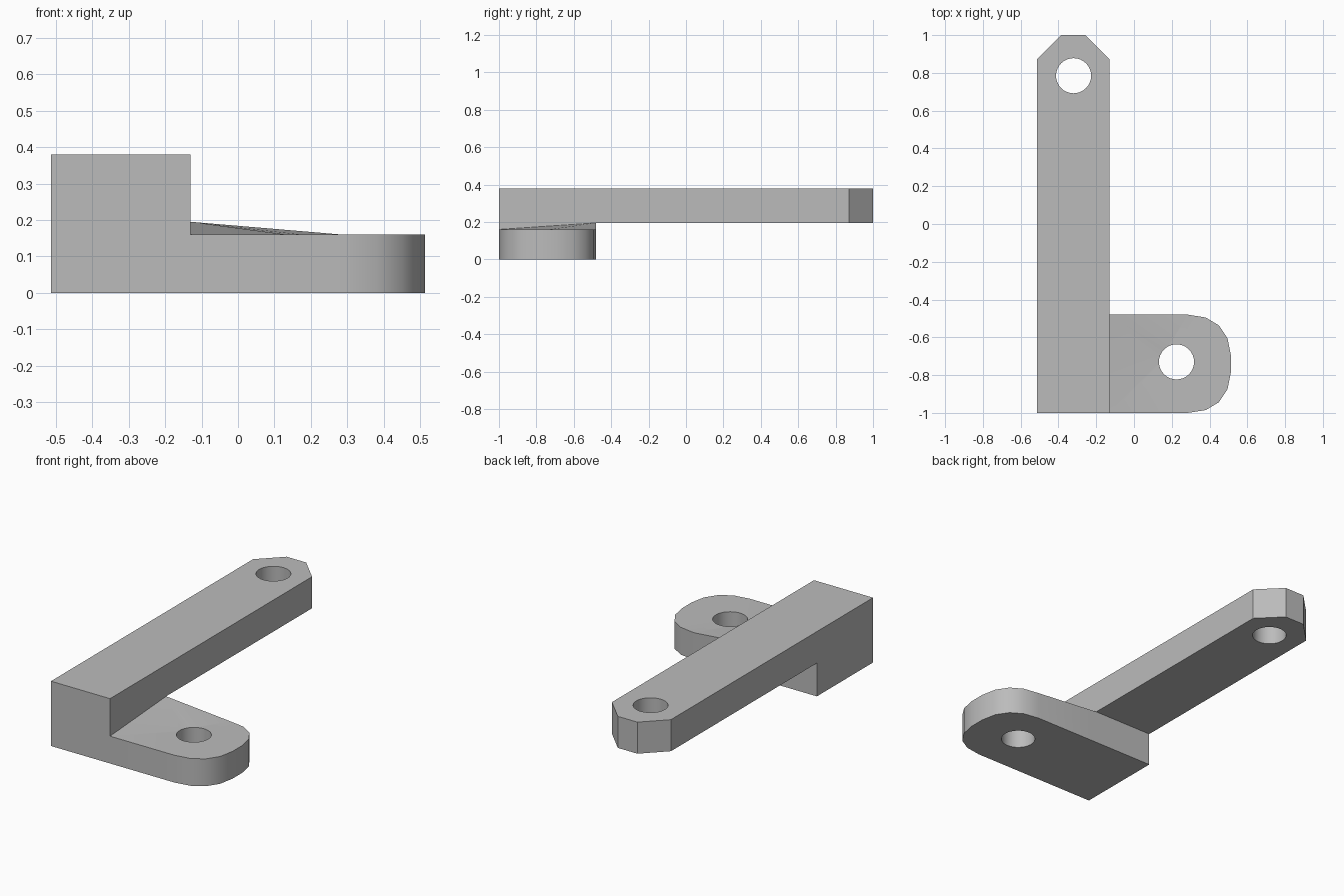
import bpy, bmesh
from math import cos, sin, tau
from mathutils import Vector

if "Cube" in bpy.data.objects:
    bpy.data.objects.remove(bpy.data.objects["Cube"])

grey = bpy.data.materials.new("plain grey")
grey.use_nodes = True
colour = (0.5, 0.5, 0.5, 1)
grey.diffuse_color = colour
grey.node_tree.nodes["Principled BSDF"].inputs["Base Color"].default_value = colour

LEFT, EDGE, BACK = -0.513, -0.13, -0.48   # arm sides and rear of the foot
ARM_Z, TOP_Z, FOOT_Z = 0.195, 0.38, 0.16
HOLE_R = 0.093


def finish(bm, name):
    bmesh.ops.recalc_face_normals(bm, faces=bm.faces)
    mesh = bpy.data.meshes.new(name)
    bm.to_mesh(mesh)
    bm.free()
    mesh.materials.append(grey)
    obj = bpy.data.objects.new(name, mesh)
    bpy.context.collection.objects.link(obj)
    return obj


def circle(x, y, n=32):
    return [(x + HOLE_R * cos(tau * i / n), y + HOLE_R * sin(tau * i / n)) for i in range(n)]


def prism(loops, z0, z1, name, edit=None):
    """Extrude an outline, with optional inner hole loops, from z0 to z1."""
    bm = bmesh.new()
    rings = [[[bm.verts.new((x, y, z)) for x, y in loop] for loop in loops] for z in (z0, z1)]
    for level in rings:
        edges = [bm.edges.new((r[i - 1], r[i])) for r in level for i in range(len(r))]
        bmesh.ops.triangle_fill(bm, edges=edges, use_beauty=True, normal=Vector((0, 0, 1)))
    for low, high in zip(*rings):
        for i in range(len(low)):
            bm.faces.new((low[i - 1], low[i], high[i], high[i - 1]))
    if edit:
        edit(rings[1][0])
    return finish(bm, name)


def combine(target, other, operation):
    mod = target.modifiers.new(operation.lower(), "BOOLEAN")
    mod.object, mod.operation, mod.solver = other, operation, "EXACT"
    bpy.ops.object.select_all(action="DESELECT")
    bpy.context.view_layer.objects.active = target
    target.select_set(True)
    bpy.ops.object.modifier_apply(modifier=mod.name)
    bpy.data.objects.remove(other)


# Arm and its thick heel: side profile swept across the width, far corners chamfered
profile = [(-1, 0), (BACK, 0), (BACK, ARM_Z), (1, ARM_Z), (1, TOP_Z), (-1, TOP_Z)]
bm = bmesh.new()
side = bm.faces.new([bm.verts.new((LEFT, y, z)) for y, z in profile])
swept = bmesh.ops.extrude_face_region(bm, geom=[side], use_keep_orig=True)["geom"]
bmesh.ops.translate(bm, vec=(EDGE - LEFT, 0, 0),
                    verts=[v for v in swept if isinstance(v, bmesh.types.BMVert)])
tips = [e for e in bm.edges if all(v.co.y > 0.99 for v in e.verts)
        and abs(e.verts[0].co.x - e.verts[1].co.x) < 0.01]
bmesh.ops.bevel(bm, geom=tips, offset=0.128, segments=1, affect="EDGES")
bracket = finish(bm, "bracket")

# Hole at the far end of the arm
cutter = prism([circle(-0.32, 0.785)], 0.1, 0.5, "arm_hole_cutter")
combine(bracket, cutter, "DIFFERENCE")

# Rounded foot with its hole; the inner rear corner rises to meet the arm
mid = (BACK - 1) / 2
half = [(EDGE, 0.26), (0.285, 0.26), (0.38, 0.245), (0.45, 0.203), (0.495, 0.135), (0.513, 0.045)]
outline = [(x, mid + d) for x, d in half] + [(x, mid - d) for x, d in reversed(half)]


def raise_corner(top):
    top[0].co.z = ARM_Z


foot = prism([outline, circle(0.225, -0.73)], 0, FOOT_Z, "foot", raise_corner)
combine(bracket, foot, "UNION")

bpy.ops.object.shade_smooth_by_angle(angle=0.52)
